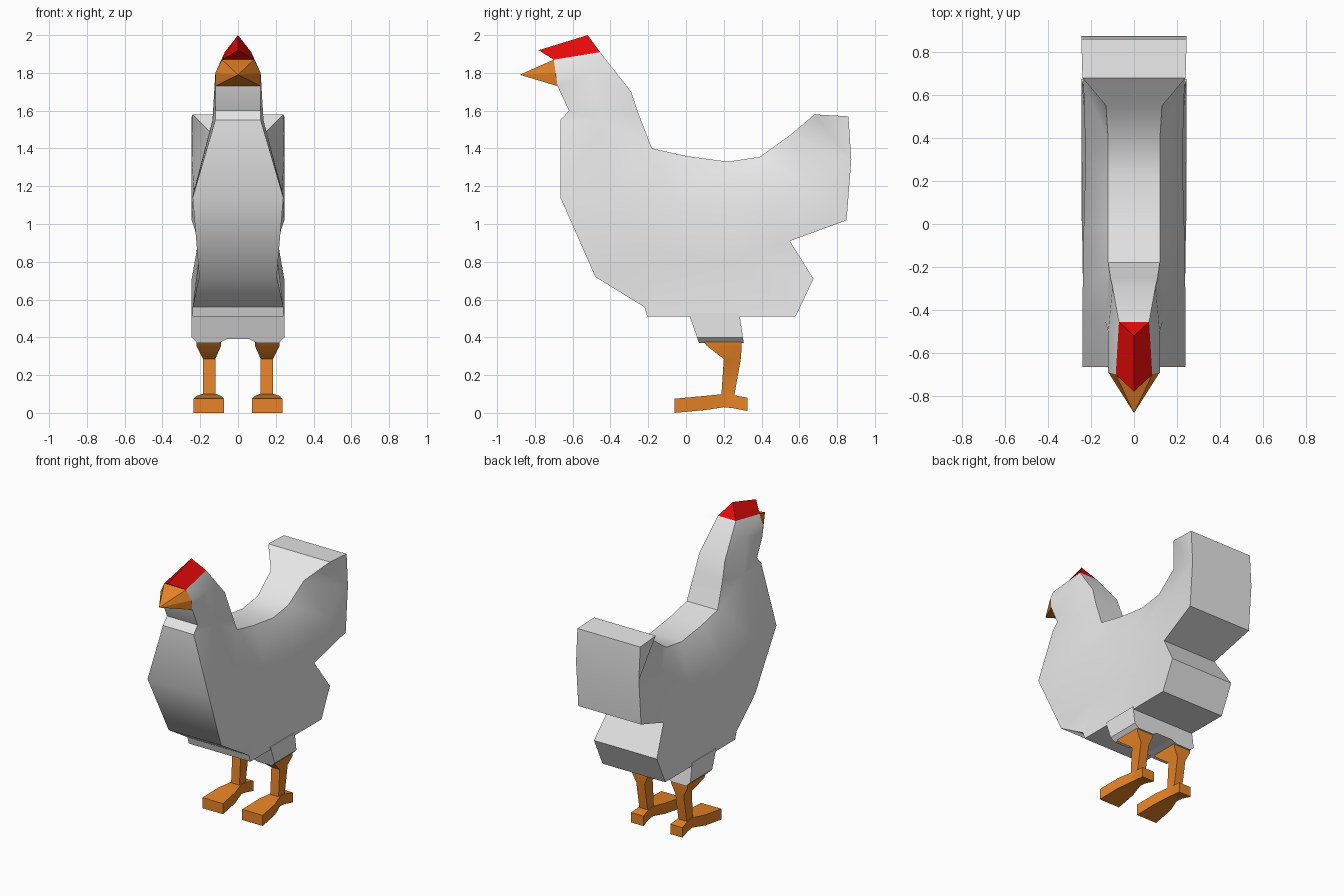
import bpy, bmesh, math
from mathutils import Vector
from mathutils.geometry import delaunay_2d_cdt

if "Cube" in bpy.data.objects:
    bpy.data.objects.remove(bpy.data.objects["Cube"])


def material(name, rgb):
    m = bpy.data.materials.new(name)
    m.diffuse_color = (*rgb, 1)
    m.use_nodes = True
    m.node_tree.nodes["Principled BSDF"].inputs["Base Color"].default_value = m.diffuse_color
    return m


WHITE = material("white_feathers", (0.8, 0.8, 0.8))
ORANGE = material("orange_skin", (0.8, 0.23, 0.02))
RED = material("red_comb", (0.8, 0.003, 0.003))


def build(name, verts, faces, mat, angle=None):
    bm = bmesh.new()
    vs = [bm.verts.new(v) for v in verts]
    for f in faces:
        bm.faces.new([vs[i] for i in f])
    bmesh.ops.recalc_face_normals(bm, faces=bm.faces)
    me = bpy.data.meshes.new(name)
    bm.to_mesh(me)
    bm.free()
    me.materials.append(mat)
    ob = bpy.data.objects.new(name, me)
    bpy.context.collection.objects.link(ob)
    if angle:
        bpy.ops.object.select_all(action='DESELECT')
        ob.select_set(True)
        bpy.context.view_layer.objects.active = ob
        bpy.ops.object.shade_smooth_by_angle(angle=math.radians(angle))
    return ob


def loft(name, rings, mat, angle=None):
    """Join equal-sized rings of points and cap both ends."""
    n = len(rings[0])
    faces = [list(range(n)), [(len(rings) - 1) * n + i for i in range(n)]]
    for r in range(len(rings) - 1):
        for i in range(n):
            j = (i + 1) % n
            faces.append([r * n + i, r * n + j, r * n + n + j, r * n + n + i])
    return build(name, [p for ring in rings for p in ring], faces, mat, angle)


# Body: side outline as (y, z, half width), plus points shaping the flanks
outline = [
    (-0.70, 1.87, 0.085), (-0.69, 1.80, 0.12), (-0.68, 1.73, 0.12),
    (-0.62, 1.60, 0.12), (-0.665, 1.55, 0.12), (-0.665, 1.14, 0.24),
    (-0.48, 0.72, 0.205), (-0.22, 0.56, 0.24), (-0.205, 0.51, 0.24),
    (0.58, 0.51, 0.245), (0.675, 0.71, 0.245), (0.55, 0.91, 0.21),
    (0.85, 1.02, 0.245), (0.875, 1.34, 0.245), (0.86, 1.57, 0.245),
    (0.68, 1.58, 0.24), (0.55, 1.47, 0.13), (0.39, 1.355, 0.12),
    (0.22, 1.33, 0.12), (0.0, 1.36, 0.12), (-0.18, 1.40, 0.12),
    (-0.25, 1.58, 0.11), (-0.29, 1.70, 0.10), (-0.455, 1.91, 0.07),
]
flank = [
    (-0.50, 1.80, 0.12), (-0.45, 1.55, 0.135), (-0.40, 1.15, 0.24),
    (-0.05, 1.12, 0.235), (0.30, 1.10, 0.225), (-0.15, 0.80, 0.21),
    (0.25, 0.80, 0.205), (0.65, 1.20, 0.235),
]
n = len(outline)
pts = outline + flank
co, _, tris, orig, _, _ = delaunay_2d_cdt(
    [Vector(p[:2]) for p in pts], [], [list(range(n))], 1, 1e-5)
src = [o[0] for o in orig]
tris = [[src[i] for i in t] for t in tris]
m = len(pts)
verts = [(s * w, y, z) for s in (1, -1) for y, z, w in pts]
faces = tris + [[i + m for i in reversed(t)] for t in tris]
faces += [[i, (i + 1) % n, (i + 1) % n + m, i + m] for i in range(n)]
build("body", verts, faces, WHITE, 40)

# Beak: hexagonal base closing to a point
beak = [(-0.085, -0.70, 1.87), (0.085, -0.70, 1.87), (0.12, -0.69, 1.80),
        (0.12, -0.68, 1.73), (-0.12, -0.68, 1.73), (-0.12, -0.69, 1.80),
        (0, -0.88, 1.79)]
build("beak", beak, [list(range(6))] + [[i, (i + 1) % 6, 6] for i in range(6)], ORANGE)

# Comb: wedge with a sloping ridge
comb = [(0.085, -0.70, 1.87), (-0.085, -0.70, 1.87), (0, -0.78, 1.92),
        (0.07, -0.455, 1.91), (-0.07, -0.455, 1.91), (0, -0.52, 2.0)]
loft("comb", [comb[:3], comb[3:]], RED)


def level(z, y0, y1, x0, x1):
    return [(x0, y0, z), (x1, y0, z), (x1, y1, z), (x0, y1, z)]


# Thigh feathers under the belly, arched between the legs
arch = [(0.245, 0.53), (0.245, 0.40), (0.215, 0.37), (0.10, 0.37), (0.06, 0.39)]
arch += [(-x, z) for x, z in reversed(arch)]
loft("thigh_feathers",
     [[(x, y + k * (0.51 - z), z) for x, z in arch]
      for y, k in ((0.02, 0.35), (0.285, 0.15))], WHITE, 40)

for side, s in (("left", -1), ("right", 1)):
    # Leg: flared top, bent knee, thin shank
    loft(side + "_leg", [
        level(0.38, 0.09, 0.295, s * 0.09, s * 0.22),
        level(0.355, 0.11, 0.295, s * 0.09, s * 0.22),
        level(0.285, 0.20, 0.29, s * 0.12, s * 0.185),
        level(0.06, 0.185, 0.25, s * 0.12, s * 0.185)], ORANGE, 40)
    # Foot: wide front toes narrowing to the heel, then a back toe
    loft(side + "_foot", [
        [(s * x0, y, z0), (s * x1, y, z0), (s * x1, y, z1), (s * x0, y, z1)]
        for y, z0, z1, x0, x1 in (
            (-0.06, 0.0, 0.075, 0.075, 0.235),
            (0.10, 0.015, 0.09, 0.09, 0.22),
            (0.20, 0.03, 0.10, 0.115, 0.19),
            (0.25, 0.025, 0.095, 0.115, 0.19),
            (0.325, 0.01, 0.08, 0.105, 0.20))], ORANGE, 40)
